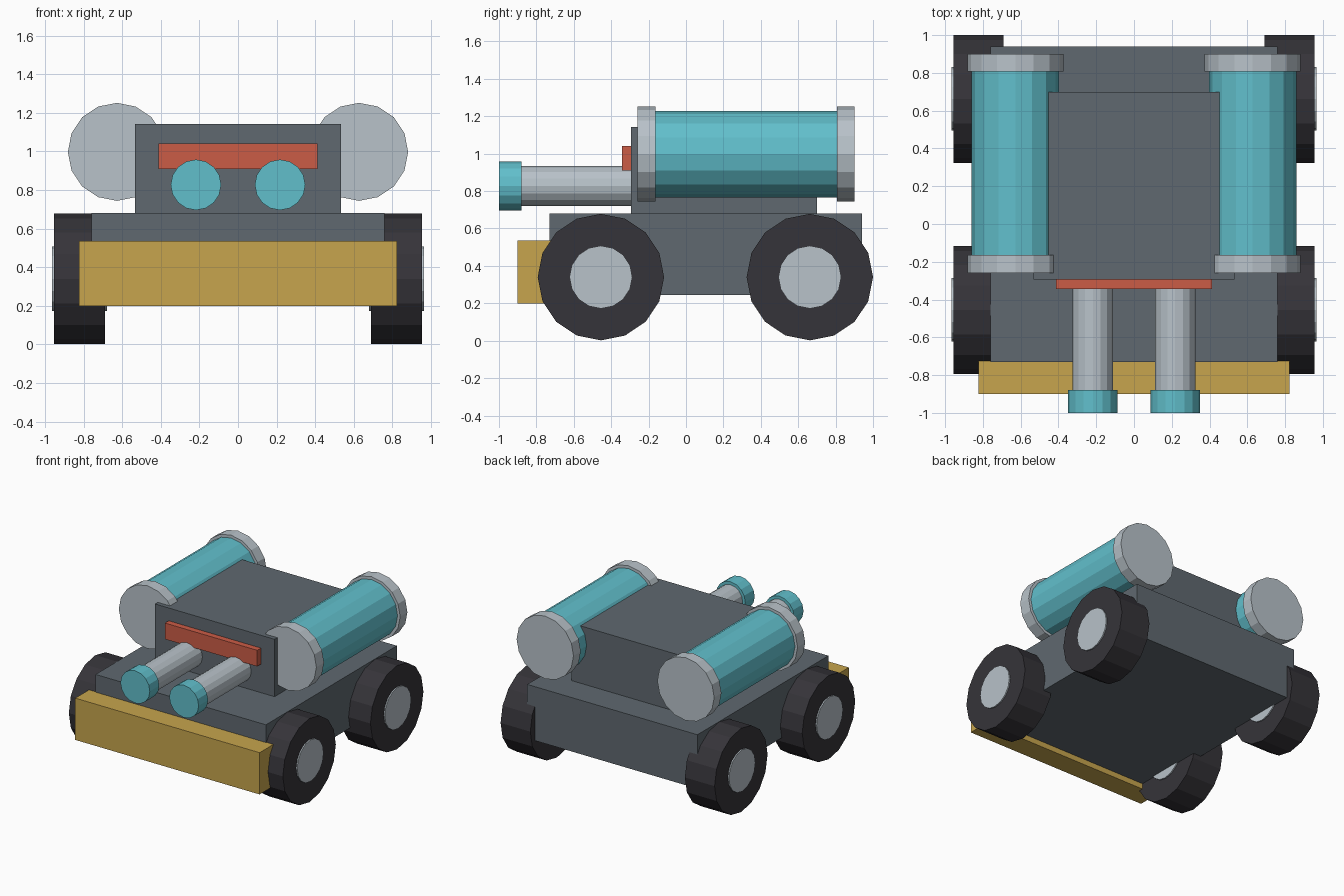
import bpy
import math
from mathutils import Matrix

cube = bpy.data.objects.get("Cube")
if cube:
    bpy.data.objects.remove(cube, do_unlink=True)


def material(name, rgb):
    m = bpy.data.materials.new(name)
    m.use_nodes = True
    colour = (*rgb, 1)
    m.diffuse_color = colour
    m.node_tree.nodes["Principled BSDF"].inputs["Base Color"].default_value = colour
    return m


SLATE = material("slate grey", (0.115, 0.14, 0.16))
SILVER = material("silver", (0.48, 0.54, 0.585))
TEAL = material("teal", (0.12, 0.52, 0.6))
RED = material("signal red", (0.6, 0.107, 0.062))
GOLD = material("gold", (0.57, 0.375, 0.075))
RUBBER = material("tyre rubber", (0.036, 0.034, 0.041))


def box(name, x, y, z, mat):
    """Box filling the given (min, max) ranges."""
    spans = (x, y, z)
    bpy.ops.mesh.primitive_cube_add(size=1)
    ob = bpy.context.object
    ob.name = name
    ob.data.transform(Matrix.Diagonal([b - a for a, b in spans] + [1]))
    ob.location = [(a + b) / 2 for a, b in spans]
    ob.data.materials.append(mat)
    return ob


def rod(name, axis, centre, span, radius, mat, sides=16):
    """Flat-sided cylinder along x or y; centre gives the other two coordinates."""
    bpy.ops.mesh.primitive_cylinder_add(vertices=sides, radius=radius, depth=span[1] - span[0])
    ob = bpy.context.object
    ob.name = name
    middle = sum(span) / 2
    if axis == "x":
        ob.data.transform(Matrix.Rotation(math.pi / 2, 4, "Y"))
        ob.location = (middle, *centre)
    else:
        ob.data.transform(Matrix.Rotation(math.pi / 2, 4, "X"))
        ob.location = (centre[0], middle, centre[1])
    ob.data.materials.append(mat)
    return ob


# Hull, cabin and front fittings
box("hull", (-0.76, 0.76), (-0.73, 0.94), (0.245, 0.68), SLATE)
box("cabin", (-0.533, 0.533), (-0.295, 0.70), (0.66, 1.143), SLATE)
box("bumper", (-0.823, 0.823), (-0.90, -0.725), (0.20, 0.537), GOLD)
box("visor_strip", (-0.412, 0.412), (-0.343, -0.28), (0.91, 1.04), RED)

for side, s in (("left", 1), ("right", -1)):
    # Wheels with hubs showing on both faces
    for end, y in (("front", -0.455), ("rear", 0.662)):
        wheel = (y, 0.34)
        rod(f"{end}_{side}_tyre", "x", wheel, sorted((s * 0.69, s * 0.955)), 0.338, RUBBER)
        rod(f"{end}_{side}_hub", "x", wheel, sorted((s * 0.68, s * 0.965)), 0.168, SILVER)

    # Side canister with end caps
    tank = (s * 0.628, 0.998)
    rod(f"{side}_canister", "y", tank, (-0.2, 0.85), 0.231, TEAL)
    rod(f"{side}_canister_front_cap", "y", tank, (-0.26, -0.163), 0.254, SILVER)
    rod(f"{side}_canister_rear_cap", "y", tank, (0.808, 0.90), 0.254, SILVER)

    # Forward barrel with muzzle
    gun = (s * 0.218, 0.827)
    rod(f"{side}_barrel", "y", gun, (-0.9, -0.25), 0.107, SILVER)
    rod(f"{side}_muzzle", "y", gun, (-1.0, -0.88), 0.131, TEAL)
